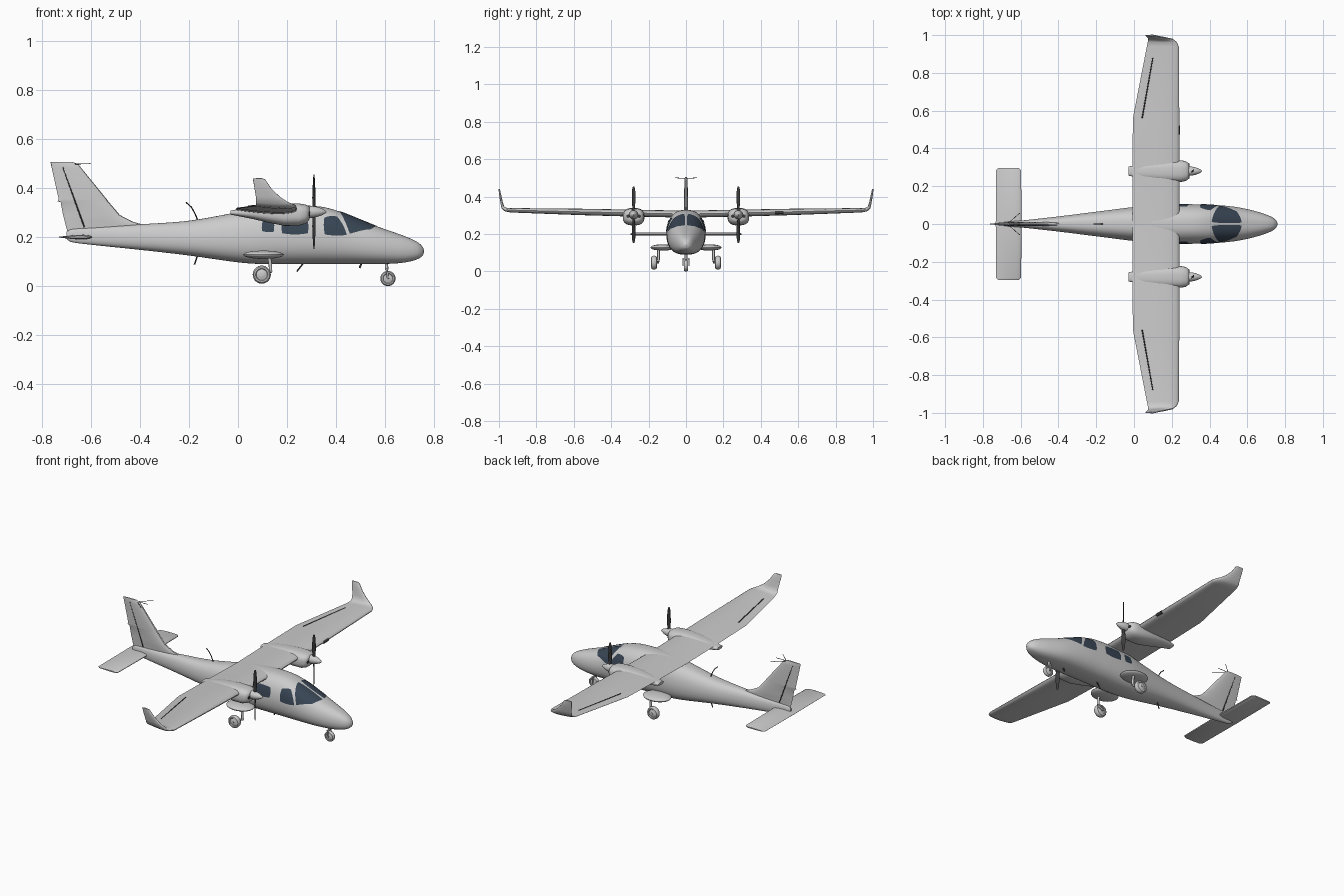
import bpy, bmesh, math
from mathutils import Vector

if "Cube" in bpy.data.objects:
    bpy.data.objects.remove(bpy.data.objects["Cube"])


def material(name, rgb):
    m = bpy.data.materials.new(name)
    m.diffuse_color = (*rgb, 1)
    m.use_nodes = True
    m.node_tree.nodes["Principled BSDF"].inputs["Base Color"].default_value = m.diffuse_color
    return m


PAINT = material("light_grey_paint", (0.6, 0.6, 0.6))
GLASS = material("dark_blue_glass", (0.04, 0.06, 0.09))
DARK = material("dark_grey", (0.045, 0.045, 0.048))


def finish(name, bm, mat, angle=40, recalc=True):
    if recalc:
        bmesh.ops.recalc_face_normals(bm, faces=bm.faces)
    me = bpy.data.meshes.new(name)
    bm.to_mesh(me)
    bm.free()
    me.materials.append(mat)
    ob = bpy.data.objects.new(name, me)
    bpy.context.collection.objects.link(ob)
    bpy.ops.object.select_all(action='DESELECT')
    ob.select_set(True)
    bpy.context.view_layer.objects.active = ob
    bpy.ops.object.shade_smooth_by_angle(angle=math.radians(angle))
    return ob


def loft(name, rings, mat=PAINT, angle=40):
    bm = bmesh.new()
    vs = [[bm.verts.new(p) for p in r] for r in rings]
    n = len(vs[0])
    for a, b in zip(vs, vs[1:]):
        for i in range(n):
            bm.faces.new((a[i], a[(i + 1) % n], b[(i + 1) % n], b[i]))
    bm.faces.new(vs[0])
    bm.faces.new(vs[-1])
    return finish(name, bm, mat, angle)


def spow(v, e):
    return math.copysign(abs(v) ** e, v)


def tube(name, pts, r, mat=PAINT, n=10):
    pts = [Vector(p) for p in pts]
    rings = []
    for i, p in enumerate(pts):
        d = (pts[min(i + 1, len(pts) - 1)] - pts[max(i - 1, 0)]).normalized()
        a = d.orthogonal().normalized() if i == 0 else (a - d * a.dot(d)).normalized()
        b = d.cross(a)
        rings.append([p + r * (a * math.cos(k * math.tau / n) + b * math.sin(k * math.tau / n))
                      for k in range(n)])
    return loft(name, rings, mat)


def revolve(name, c, axis, prof, mat=PAINT, n=32):
    # prof holds (offset along axis, radius)
    def pt(o, r, k):
        u, v = r * math.cos(k * math.tau / n), r * math.sin(k * math.tau / n)
        return Vector(c) + Vector((o, u, v) if axis == 'x' else (u, o, v))
    return loft(name, [[pt(o, r, k) for k in range(n)] for o, r in prof], mat)


def foil(le, te, thick, normal, n=12):
    le, te, normal = Vector(le), Vector(te), Vector(normal).normalized()
    pts = []
    for k in range(2 * n):
        s = 0.5 - 0.5 * math.cos(math.pi * k / n)
        h = 5 * thick * (0.2969 * s ** .5 - 0.126 * s - 0.3516 * s * s + 0.2843 * s ** 3 - 0.1 * s ** 4)
        pts.append(le.lerp(te, s) + normal * (h + 0.0008) * (1 if k <= n else -1))
    return pts


# Fuselage: x, bottom, top, half width
ST = [(-.70, .192, .222, .006), (-.68, .18, .232, .011), (-.6, .169, .238, .018), (-.4, .148, .252, .04),
      (-.2, .125, .267, .065), (0, .097, .302, .09), (.1, .09, .322, .1), (.24, .09, .329, .105),
      (.34, .09, .324, .104), (.41, .09, .306, .102), (.5, .09, .271, .095), (.57, .09, .243, .085),
      (.65, .093, .215, .066), (.7, .1, .196, .05), (.735, .111, .178, .034), (.753, .124, .161, .018),
      (.76, .139, .146, .004)]
N = 2.6


def station(x):
    i = max(j for j in range(len(ST) - 1) if j == 0 or ST[j][0] <= x)
    a, b = ST[i], ST[i + 1]
    h = b[0] - a[0]
    s = (x - a[0]) / h

    def slope(j, c):
        p, q = ST[max(j - 1, 0)], ST[min(j + 1, len(ST) - 1)]
        return (q[c] - p[c]) / (q[0] - p[0])
    return [a[c] * (2 * s ** 3 - 3 * s * s + 1) + b[c] * (3 * s * s - 2 * s ** 3)
            + h * (slope(i, c) * (s ** 3 - 2 * s * s + s) + slope(i + 1, c) * (s ** 3 - s * s))
            for c in (1, 2, 3)]


def hull(x, t, grow=1.0):
    zb, zt, w = station(x)
    s = spow(math.sin(t), 2 / N)
    y = w * spow(math.cos(t), 2 / N) * (1 - 0.12 * max(0, s))
    return Vector((x, y * grow, (zb + zt) / 2 + (zt - zb) / 2 * s * grow))


def hull_angle(x, z):
    zb, zt, _ = station(x)
    f = min(1, max(-1, (2 * z - zb - zt) / (zt - zb)))
    return math.asin(spow(f, N / 2))


xs = [a[0] + (b[0] - a[0]) * k / 5 for a, b in zip(ST, ST[1:]) for k in range(5)] + [.76]
loft("fuselage", [[hull(x, k * math.tau / 72) for k in range(72)] for x in xs])


# Windows: curved plates lying on the hull, corners as (x, z)
def window(name, corners, side, round_=.35, n=16):
    c = [Vector((x, hull_angle(x, z) if z < 1 else math.radians(88.8))) for x, z in corners]
    bm = bmesh.new()
    g = []
    for i in range(n + 1):
        row = []
        for j in range(n + 1):
            u, v = 2 * i / n - 1, 2 * j / n - 1
            u, v = u * math.sqrt(1 - round_ * v * v / 2), v * math.sqrt(1 - round_ * u * u / 2)
            u, v = (u + 1) / 2, (v + 1) / 2
            q = c[0].lerp(c[1], u).lerp(c[3].lerp(c[2], u), v)
            p = hull(q.x, q.y, 1.02)
            row.append(bm.verts.new((p.x, p.y * side, p.z)))
        g.append(row)
    for i in range(n):
        for j in range(n):
            f = bm.faces.new((g[i][j], g[i + 1][j], g[i + 1][j + 1], g[i][j + 1]))
            f.normal_update()
            if f.normal.y * side + f.normal.z < 0:
                f.normal_flip()
    finish(name, bm, GLASS, recalc=False)


for s in (1, -1):
    window("windshield", [(.455, .207), (.545, .23), (.575, 2), (.405, 2)], s, .22)
    window("door_window", [(.35, .202), (.45, .203), (.405, .285), (.35, .28)], s)
    window("cabin_window", [(.175, .21), (.29, .21), (.285, .272), (.18, .275)], s)
    window("rear_window", [(.095, .222), (.148, .218), (.148, .27), (.1, .268)], s)

# Wing with upturned tips: y, leading x, trailing x, z, thickness, inward lean
W = [(0, .24, -.008, .306, .036, 0), (.3, .24, -.008, .312, .036, 0), (.56, .24, -.006, .318, .033, 0),
     (.94, .237, .068, .327, .022, 0), (.965, .226, .073, .331, .019, .4), (.978, .205, .074, .341, .016, 1.2),
     (.985, .17, .073, .365, .012, 4), (.992, .135, .067, .4, .01, 8), (.998, .112, .061, .435, .007, 8),
     (.999, .1, .062, .44, .004, 8)]
loft("wing", [foil((a, y * s, z), (b, y * s, z), t, (0, -m * s, 1))
              for s, seq in ((-1, W[:0:-1]), (1, W)) for y, a, b, z, t, m in seq], angle=50)

# Aileron hinge lines
for s in (1, -1):
    tube("aileron_line", [(.043, s * .56, .3255), (.1, s * .88, .3305)], .0035, DARK)
tube("landing_light", [(.236, .475, .314), (.235, .52, .315)], .009, DARK)

# Tailplane and fin
loft("tailplane", [foil((a, y, .2), (b, y, .2), t, (0, 0, 1)) for y, a, b, t in
                   ((-.296, -.61, -.72, .006), (-.285, -.598, -.73, .015), (0, -.595, -.732, .018),
                    (.285, -.598, -.73, .015), (.296, -.61, -.72, .006))])
loft("fin", [foil((a, 0, z), (b, 0, z), t, (0, 1, 0)) for z, a, b, t in
             ((.2, -.36, -.69, .014), (.25, -.385, -.704, .018), (.263, -.43, -.707, .02),
              (.29, -.482, -.714, .021), (.343, -.527, -.724, .021), (.346, -.53, -.737, .021),
              (.355, -.536, -.732, .021), (.48, -.638, -.76, .016), (.498, -.652, -.764, .012),
              (.506, -.675, -.765, .006))])
for s in (1, -1):
    tube("rudder_line", [(-.715, s * .0045, .485), (-.627, s * .0082, .24)], .0028, DARK)
    tube("tail_antenna", [(-.67, 0, .498), (-.605, s * .058, .5)], .0015, DARK, 6)
tube("tail_probe", [(-.67, 0, .5), (-.6, 0, .5)], .0015, DARK, 6)

# Engines: nacelle stations x, bottom, top, half width
NAC = [(-.03, .292, .308, .024), (0, .286, .314, .03), (.06, .274, .326, .042), (.12, .26, .334, .052),
       (.19, .246, .339, .058), (.25, .247, .337, .057), (.275, .255, .333, .052), (.288, .266, .327, .042),
       (.292, .275, .322, .032)]
for s in (1, -1):
    y, z = .28 * s, .303
    loft("nacelle", [[(x, y + w * spow(math.cos(a), .75), (b + t) / 2 + (t - b) / 2 * spow(math.sin(a), .75))
                      for a in [k * math.tau / 40 for k in range(40)]] for x, b, t, w in NAC])
    revolve("spinner", (0, y, z), 'x', [(.285, .024), (.305, .024), (.325, .02), (.342, .014),
                                        (.355, .007), (.361, .001)])
    for d in (-.03, .03):
        revolve("air_intake", (.289, y + d, z - .008), 'x', [(0, .009), (.004, .009)], DARK, 16)
    for d in (1, -1):
        rings = []
        for r, c, t, tw in ((.01, .006, .004, 60), (.03, .008, .004, 50), (.06, .011, .0028, 38),
                            (.1, .011, .002, 28), (.135, .009, .0015, 22), (.152, .004, .001, 20)):
            a = math.radians(tw)
            ring = []
            for k in range(12):
                u, v = c * math.cos(k * math.tau / 12), t * math.sin(k * math.tau / 12)
                ring.append((.31 + u * math.sin(a) + v * math.cos(a),
                             y + d * (u * math.cos(a) - v * math.sin(a)), z + d * r))
            rings.append(ring)
        loft("propeller_blade", rings, DARK)


def wheel(c, r, w):
    prof = [(-.5, .12), (-.5, .3), (-.35, .5), (-.35, .6), (-.5, .68), (-.48, .85), (-.3, .96), (0, 1)]
    prof += [(-o, q) for o, q in prof[-2::-1]]
    revolve("wheel", c, 'y', [(o * w, q * r) for o, q in prof])


# Main gear with side fairings
for s in (1, -1):
    bm = bmesh.new()
    bmesh.ops.create_uvsphere(bm, u_segments=32, v_segments=16, radius=1)
    for v in bm.verts:
        v.co = (.104 + .083 * v.co.x, s * (.125 + .065 * v.co.y), .128 + .017 * v.co.z)
    finish("gear_fairing", bm, PAINT)
    wheel((.097, s * .171, .047), .037, .03)
    tube("main_leg", [(.125, s * .147, .13), (.132, s * .147, .09), (.133, s * .147, .06)], .007)
    tube("trailing_arm", [(.136, s * .147, .06), (.097, s * .15, .047)], .006)
    tube("main_axle", [(.097, s * .145, .047), (.097, s * .188, .047)], .006)

# Nose gear
wheel((.612, 0, .031), .031, .024)
tube("nose_leg", [(.605, 0, .11), (.607, 0, .068)], .007)
tube("nose_fork_crown", [(.607, -.017, .068), (.607, .017, .068)], .005)
for s in (1, -1):
    tube("nose_fork", [(.607, s * .016, .07), (.612, s * .016, .029)], .004)

# Antennas
tube("whip_antenna", [(-.163, 0, .265), (-.175, 0, .295), (-.19, 0, .322), (-.212, 0, .342)], .0025, DARK)
tube("tail_belly_antenna", [(-.165, 0, .125), (-.178, 0, .088)], .003, DARK)
tube("belly_antenna", [(.268, 0, .095), (.24, 0, .06)], .003, DARK)
tube("nose_belly_antenna", [(.505, 0, .095), (.496, 0, .074)], .004, DARK)
